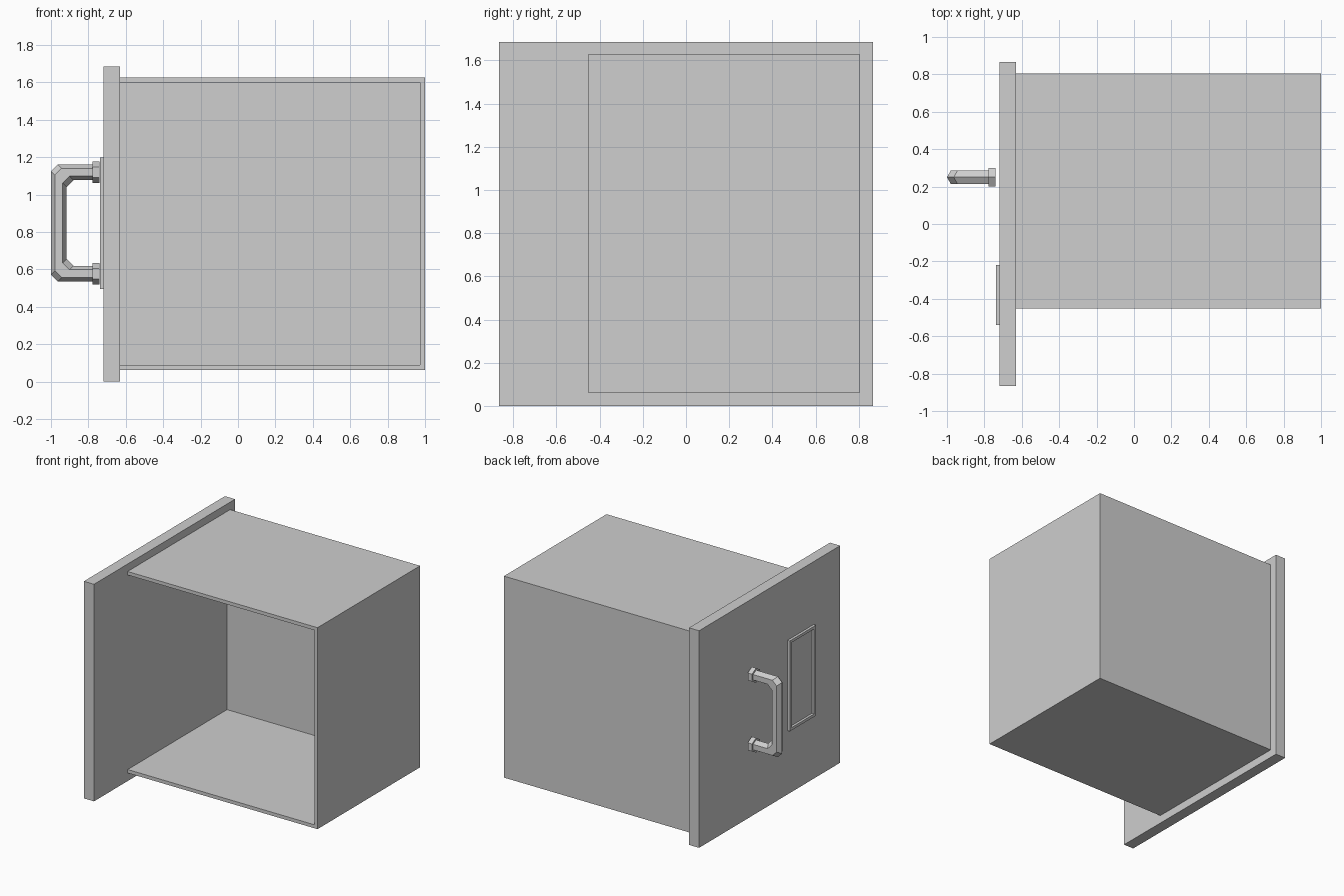
import bpy
import bmesh
from math import pi, sin, cos
from mathutils import Vector

cube = bpy.data.objects.get("Cube")
if cube:
    bpy.data.objects.remove(cube, do_unlink=True)

grey = bpy.data.materials.new("plain grey")
grey.use_nodes = True
COLOUR = (0.62, 0.62, 0.62, 1)
grey.diffuse_color = COLOUR
grey.node_tree.nodes["Principled BSDF"].inputs["Base Color"].default_value = COLOUR


def finish(name, bm):
    bmesh.ops.recalc_face_normals(bm, faces=bm.faces)
    mesh = bpy.data.meshes.new(name)
    bm.to_mesh(mesh)
    bm.free()
    mesh.materials.append(grey)
    obj = bpy.data.objects.new(name, mesh)
    bpy.context.collection.objects.link(obj)
    return obj


def add_box(bm, low, high):
    low, high = Vector(low), Vector(high)
    verts = bmesh.ops.create_cube(bm, size=1)["verts"]
    for v in verts:
        v.co = (low + high) / 2 + v.co * (high - low)
    return verts


def box(name, low, high):
    bm = bmesh.new()
    add_box(bm, low, high)
    return finish(name, bm)


def loft(name, rings):
    """Skin a row of equal-sized rings and cap both ends."""
    bm = bmesh.new()
    rows = [[bm.verts.new(p) for p in ring] for ring in rings]
    n = len(rows[0])
    for a, b in zip(rows, rows[1:]):
        for i in range(n):
            j = (i + 1) % n
            bm.faces.new((a[i], a[j], b[j], b[i]))
    bm.faces.new(rows[0])
    bm.faces.new(rows[-1])
    return finish(name, bm)


def hexagon(r):
    return [(r * sin(k * pi / 3), r * cos(k * pi / 3)) for k in range(6)]


# Drawer front panel
PANEL_X = -0.718
box("drawer_front", (PANEL_X, -0.865, 0), (-0.631, 0.865, 1.685))

# Drawer tray: a solid block whose open side is inset and sunk to leave thin walls
X0, X1, Y0, Y1, Z0, Z1 = -0.631, 1.0, -0.453, 0.805, 0.063, 1.627
WALL, FLOOR_Y = 0.038, 0.765
bm = bmesh.new()
add_box(bm, (X0, Y0, Z0), (X1, Y1, Z1))
mouth = min(bm.faces, key=lambda f: f.calc_center_median().y)
bmesh.ops.inset_individual(bm, faces=[mouth], thickness=WALL)
for v in mouth.verts:
    if v.co.x < 0:
        v.co.x = X0 + 0.001
sunk = bmesh.ops.extrude_discrete_faces(bm, faces=[mouth])["faces"][0]
for v in sunk.verts:
    v.co.y = FLOOR_Y
finish("drawer_tray", bm)

# Handle: hexagonal bar bent into a bracket with chamfered corners
HANDLE_Y, GRIP_X, FOOT_X, MID_Z, HALF = 0.25, -0.958, -0.74, 0.848, 0.271
CHAMFER = 0.036
bar = hexagon(0.042)


def bar_ring(side, end=None, dx=0, dz=0):
    """Square ring at an arm end, or a mitred ring at a corner."""
    z = MID_Z + side * HALF
    return [(GRIP_X - u + dx if end is None else end,
             HANDLE_Y + w, z + side * (u - dz)) for w, u in bar]


loft("handle_bar", [
    bar_ring(1, end=FOOT_X), bar_ring(1, dx=CHAMFER), bar_ring(1, dz=CHAMFER),
    bar_ring(-1, dz=CHAMFER), bar_ring(-1, dx=CHAMFER), bar_ring(-1, end=FOOT_X)])

# Hexagonal collars at the two feet of the handle
for label, side in (("upper", 1), ("lower", -1)):
    z = MID_Z + side * HALF
    loft(label + "_handle_collar",
         [[(x, HANDLE_Y + w, z + u) for w, u in hexagon(0.057)]
          for x in (-0.777, FOOT_X)])

# Label holder: raised rectangular frame with an open centre
FY0, FY1, FZ0, FZ1, FX, RIM = -0.54, -0.22, 0.495, 1.197, -0.738, 0.03
bm = bmesh.new()
add_box(bm, (FX, FY0, FZ0), (PANEL_X, FY1, FZ1))
face = min(bm.faces, key=lambda f: f.calc_center_median().x)
bmesh.ops.inset_individual(bm, faces=[face], thickness=RIM)
sunk = bmesh.ops.extrude_discrete_faces(bm, faces=[face])["faces"][0]
for v in sunk.verts:
    v.co.x = PANEL_X - 0.001
finish("label_frame", bm)
